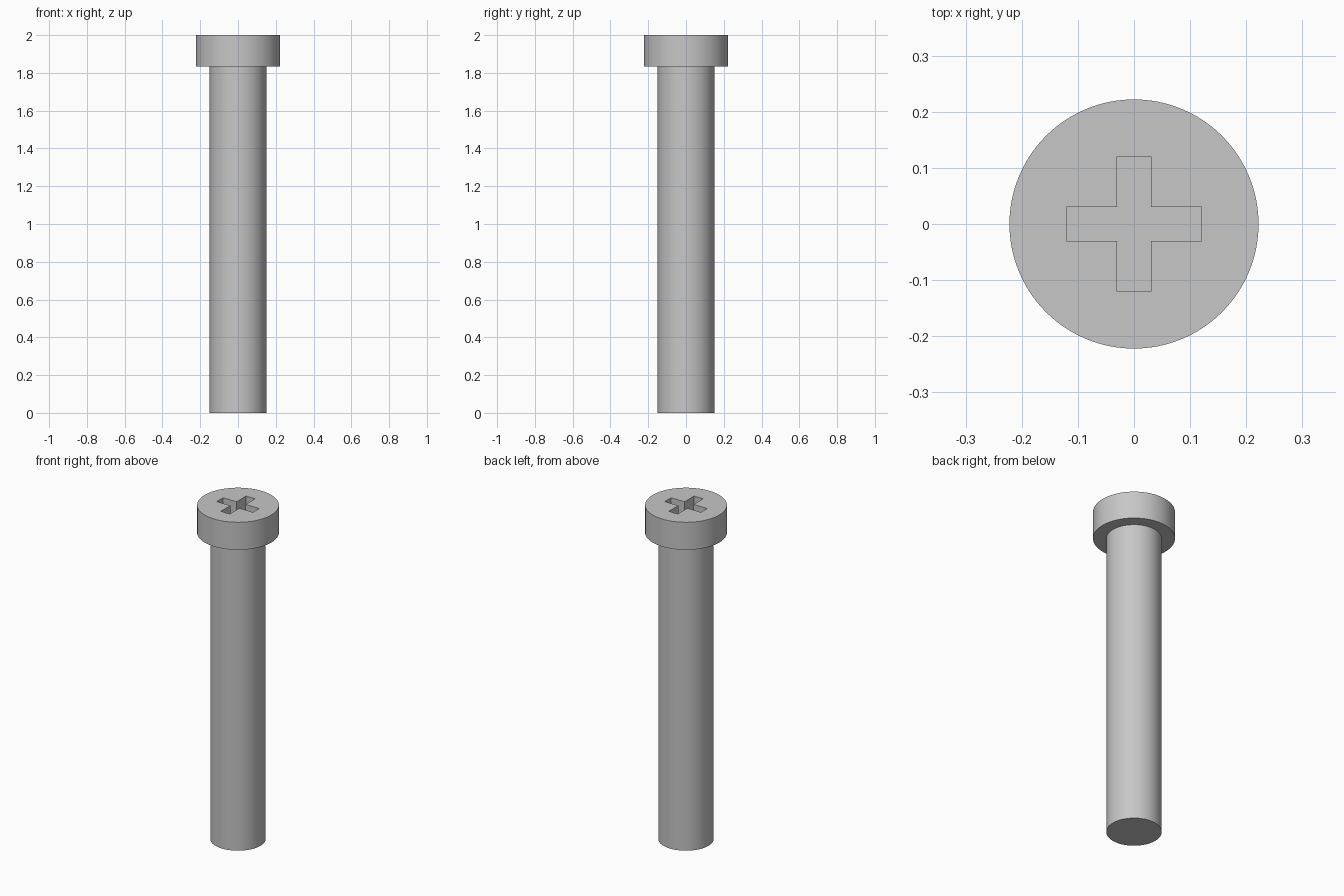
import bpy
import math

cube = bpy.data.objects.get("Cube")
if cube:
    bpy.data.objects.remove(cube, do_unlink=True)

HEAD_RADIUS, SHAFT_RADIUS = 0.222, 0.15
HEAD_BOTTOM, TOP = 1.835, 2.0
SLOT_LENGTH, SLOT_WIDTH, SLOT_DEPTH = 0.24, 0.06, 0.08

steel = bpy.data.materials.new("grey steel")
steel.use_nodes = True
colour = (0.57, 0.57, 0.57, 1)
steel.diffuse_color = colour
steel.node_tree.nodes["Principled BSDF"].inputs["Base Color"].default_value = colour


def activate(obj):
    bpy.ops.object.select_all(action='DESELECT')
    obj.select_set(True)
    bpy.context.view_layer.objects.active = obj


def cylinder(name, radius, bottom, top):
    bpy.ops.mesh.primitive_cylinder_add(
        vertices=96, radius=radius, depth=top - bottom,
        location=(0, 0, (bottom + top) / 2))
    obj = bpy.context.object
    obj.name = name
    obj.data.materials.append(steel)
    return obj


def cut_slot(target, angle):
    # Box reaching above the top face, so the cut is open upwards
    bpy.ops.mesh.primitive_cube_add(
        size=1, location=(0, 0, TOP), rotation=(0, 0, angle))
    cutter = bpy.context.object
    cutter.name = "slot_cutter"
    cutter.scale = (SLOT_LENGTH, SLOT_WIDTH, SLOT_DEPTH * 2)
    cutter.hide_render = True
    cutter.data.materials.append(steel)
    activate(target)
    mod = target.modifiers.new("slot", 'BOOLEAN')
    mod.operation = 'DIFFERENCE'
    mod.solver = 'EXACT'
    mod.object = cutter
    bpy.ops.object.modifier_apply(modifier=mod.name)
    bpy.data.objects.remove(cutter, do_unlink=True)


# Straight shaft, seated slightly into the head
shaft = cylinder("shaft", SHAFT_RADIUS, 0, HEAD_BOTTOM + 0.01)

# Round head with a cross-shaped drive recess
head = cylinder("head", HEAD_RADIUS, HEAD_BOTTOM, TOP)
for angle in (0, math.pi / 2):
    cut_slot(head, angle)

for obj in (shaft, head):
    activate(obj)
    bpy.ops.object.shade_smooth_by_angle(angle=math.radians(30))
